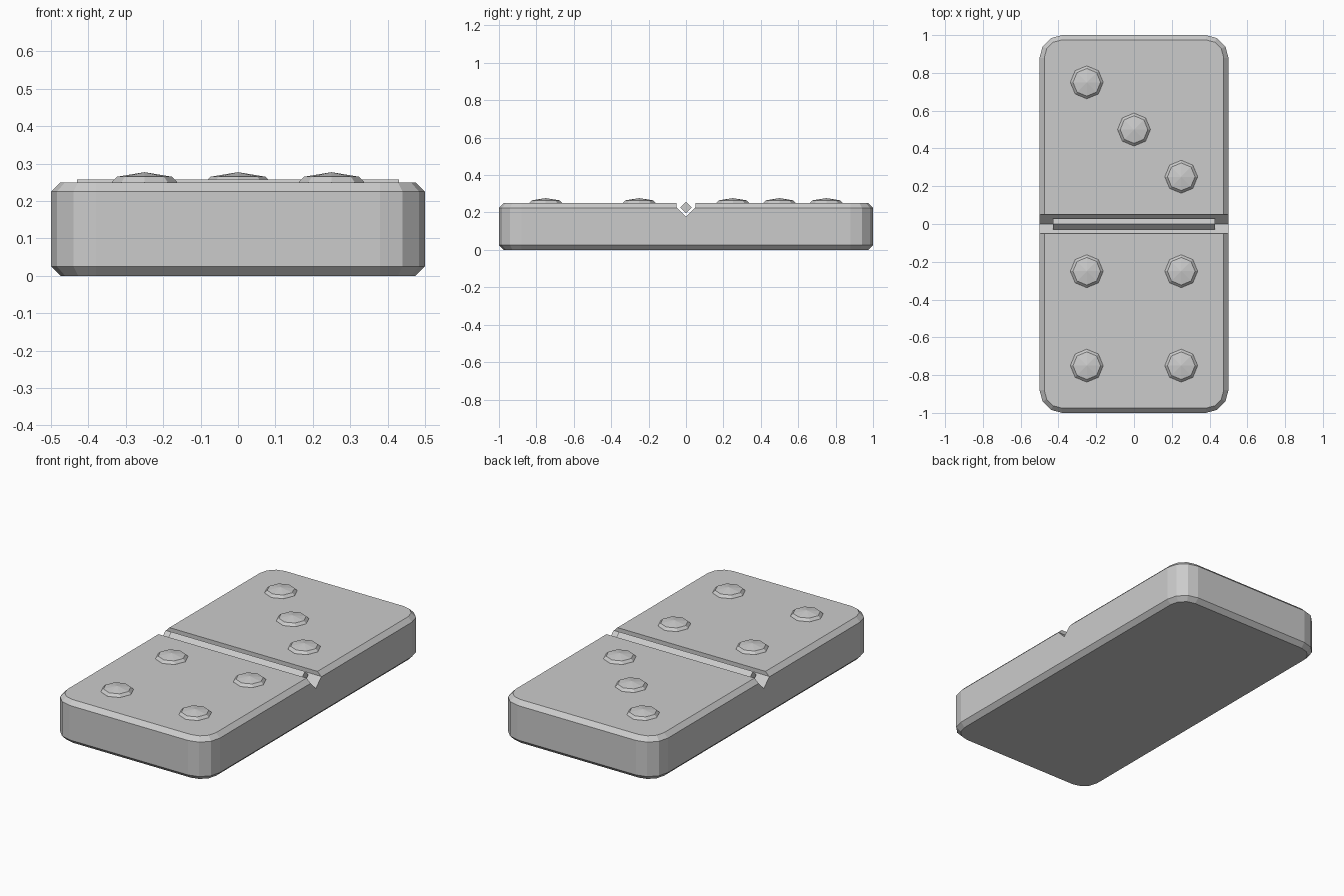
import bpy, bmesh
from math import sin, cos, pi

if "Cube" in bpy.data.objects:
    bpy.data.objects.remove(bpy.data.objects["Cube"])


def loft(name, rings, top_point=None):
    """Join equal-length point rings into a closed, flat-shaded solid."""
    bm = bmesh.new()
    loops = [[bm.verts.new(p) for p in ring] for ring in rings]
    n = len(loops[0])
    for a, b in zip(loops, loops[1:]):
        for i in range(n):
            j = (i + 1) % n
            bm.faces.new((a[i], a[j], b[j], b[i]))
    bm.faces.new(loops[0][::-1])
    if top_point:
        tip = bm.verts.new(top_point)
        for i in range(n):
            bm.faces.new((loops[-1][i], loops[-1][(i + 1) % n], tip))
    else:
        bm.faces.new(loops[-1])
    bmesh.ops.recalc_face_normals(bm, faces=bm.faces)
    mesh = bpy.data.meshes.new(name)
    bm.to_mesh(mesh)
    bm.free()
    obj = bpy.data.objects.new(name, mesh)
    bpy.context.collection.objects.link(obj)
    return obj


def rounded_rect(inset, z, radius=0.12, steps=3):
    pts = []
    for k, (sx, sy) in enumerate([(1, 1), (-1, 1), (-1, -1), (1, -1)]):
        for i in range(steps + 1):
            a = (k + i / steps) * pi / 2
            r = radius - inset
            pts.append((sx * (0.5 - radius) + r * cos(a),
                        sy * (1 - radius) + r * sin(a), z))
    return pts


def octagon(x, y, r, z):
    return [(x + r * cos(i * pi / 4), y + r * sin(i * pi / 4), z) for i in range(8)]


def prism_x(name, profile, half):
    return loft(name, [[(x, y, z) for y, z in profile] for x in (-half, half)])


# Tile body with chamfered rims
body = loft("tile_body", [rounded_rect(0.025, 0), rounded_rect(0, 0.025),
                          rounded_rect(0, 0.225), rounded_rect(0.025, 0.25)])

# Groove across the middle
cutter = prism_x("groove_cutter", [(-0.05, 0.3), (-0.05, 0.227), (0, 0.177),
                                   (0.05, 0.227), (0.05, 0.3)], 0.6)
cutter.hide_render = True
cutter.hide_viewport = True
cut = body.modifiers.new("groove", "BOOLEAN")
cut.operation = "DIFFERENCE"
cut.solver = "EXACT"
cut.object = cutter

# Square divider bar turned on its edge in the groove
prism_x("divider_bar", [(0, 0.197), (0.03, 0.227), (0, 0.257), (-0.03, 0.227)], 0.43)

# Raised faceted pips: three on one half, four on the other
pips = [(-0.25, 0.75), (0, 0.5), (0.25, 0.25)]
pips += [(x, y) for x in (-0.25, 0.25) for y in (-0.25, -0.75)]
for i, (x, y) in enumerate(pips):
    loft(f"pip_{i + 1}", [octagon(x, y, 0.088, 0.245), octagon(x, y, 0.087, 0.251),
                          octagon(x, y, 0.073, 0.265)], (x, y, 0.277))
